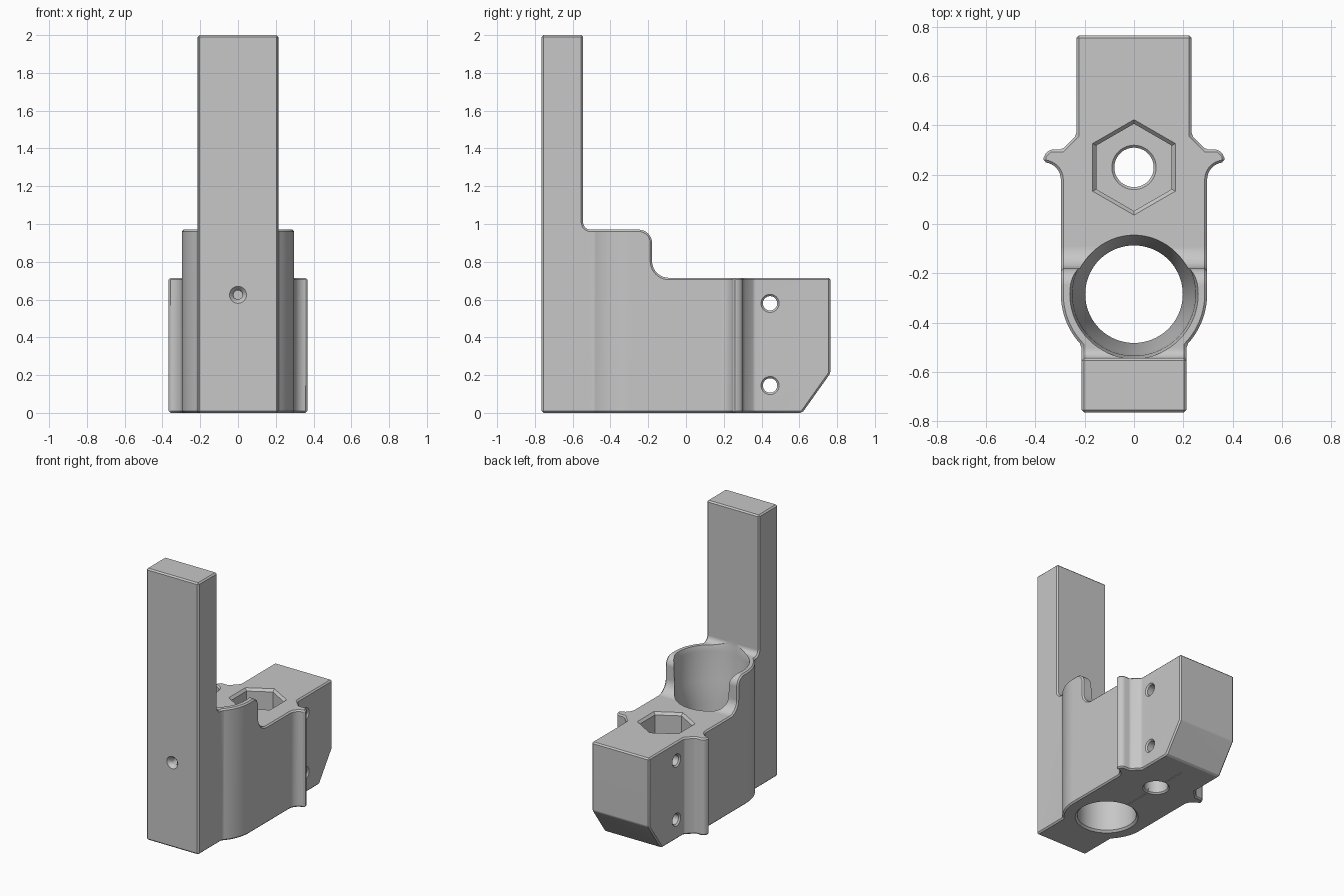
import bpy, bmesh, math
from mathutils import Matrix, Vector

cube = bpy.data.objects.get("Cube")
if cube:
    bpy.data.objects.remove(cube, do_unlink=True)

grey = bpy.data.materials.new("matte grey")
grey.use_nodes = True
grey.diffuse_color = (0.57, 0.57, 0.57, 1)
grey.node_tree.nodes["Principled BSDF"].inputs["Base Color"].default_value = (0.57, 0.57, 0.57, 1)


def finish(bm, name):
    bmesh.ops.recalc_face_normals(bm, faces=bm.faces)
    mesh = bpy.data.meshes.new(name)
    bm.to_mesh(mesh)
    bm.free()
    mesh.materials.append(grey)
    ob = bpy.data.objects.new(name, mesh)
    bpy.context.collection.objects.link(ob)
    return ob


def arc(cx, cy, r, a0, a1, n=10):
    angles = [math.radians(a0 + (a1 - a0) * i / n) for i in range(n + 1)]
    return [(cx + r * math.cos(a), cy + r * math.sin(a)) for a in angles]


def prism(name, points, place, depth):
    """Extrude a flat outline; place maps 2D points into space."""
    bm = bmesh.new()
    low = [bm.verts.new(place(u, v)) for u, v in points]
    high = [bm.verts.new(place(u, v) + Vector(depth)) for u, v in points]
    bm.faces.new(low)
    bm.faces.new(high)
    for i in range(len(points)):
        bm.faces.new((low[i - 1], low[i], high[i], high[i - 1]))
    return finish(bm, name)


def lathe(name, profile, matrix, sides=48, turn=0.0):
    """Closed turned solid from (radius, height) pairs along local z."""
    bm = bmesh.new()
    rings = []
    for r, h in profile:
        rings.append([bm.verts.new((r * math.cos(turn + math.tau * i / sides),
                                    r * math.sin(turn + math.tau * i / sides), h))
                      for i in range(sides)])
    for a, b in zip(rings, rings[1:]):
        for i in range(sides):
            j = (i + 1) % sides
            bm.faces.new((a[i], a[j], b[j], b[i]))
    bm.faces.new(rings[0])
    bm.faces.new(rings[-1])
    bm.transform(matrix)
    return finish(bm, name)


def combine(ob, other, operation):
    mod = ob.modifiers.new("combine", "BOOLEAN")
    mod.operation, mod.solver, mod.object = operation, "EXACT", other
    mod.use_self = operation == "DIFFERENCE"
    bpy.context.view_layer.objects.active = ob
    bpy.ops.object.modifier_apply(modifier=mod.name)
    bpy.data.objects.remove(other, do_unlink=True)


def chamfer(ob, width):
    """Merge stray points, then cut every crisp edge at an angle."""
    bm = bmesh.new()
    bm.from_mesh(ob.data)
    bmesh.ops.remove_doubles(bm, verts=bm.verts, dist=0.0002)
    bmesh.ops.dissolve_limit(bm, angle_limit=math.radians(1), verts=bm.verts, edges=bm.edges)
    crisp = [e for e in bm.edges if e.calc_face_angle(0) > math.radians(30)]
    bmesh.ops.bevel(bm, geom=crisp, offset=width, offset_type="OFFSET", segments=1,
                    profile=0.5, affect="EDGES", clamp_overlap=False)
    bmesh.ops.remove_doubles(bm, verts=bm.verts, dist=0.0002)
    bmesh.ops.triangulate(bm, faces=bm.faces)
    bmesh.ops.recalc_face_normals(bm, faces=bm.faces)
    bm.to_mesh(ob.data)
    bm.free()


# Plan outline: column, round barrel wall, curved ear, clamp block
half = [(0.213, -0.765)]
half += arc(0, -0.285, 0.297, -44, 0, 14)
half += arc(0.367, 0.18, 0.07, 180, 90)
half += [(0.367, 0.278), (0.342, 0.303), (0.29, 0.303), (0.234, 0.36), (0.234, 0.765)]
plan = half + [(-x, y) for x, y in reversed(half)]
body = prism("bracket_body", plan, lambda x, y: Vector((x, y, 0)), (0, 0, 2))

# Side outline: tall column, raised shoulder, low block with sloped heel
side = [(-0.8, -0.02), (-0.8, 2.02), (-0.545, 2.02)]
side += arc(-0.505, 1.01, 0.04, 180, 270, 6)
side += arc(-0.25, 0.90, 0.07, 90, 0)
side += arc(-0.09, 0.805, 0.09, 180, 270)
side += [(0.8, 0.715), (0.8, 0.26), (0.601, -0.02)]
combine(body, prism("side_cutter", side, lambda y, z: Vector((-0.6, y, z)), (1.2, 0, 0)),
        "INTERSECT")
chamfer(body, 0.01)

# Barrel bore with flared mouth
at = Matrix.Translation
combine(body, lathe("bore_cutter",
                    [(0.222, -0.01), (0.198, 0.014), (0.198, 0.57), (0.24, 0.715),
                     (0.25, 0.93), (0.262, 0.975), (0.262, 1.02)],
                    at((0, -0.285, 0)), 72), "DIFFERENCE")

# Hexagonal nut pocket and bolt hole
nut = at((0, 0.23, 0))
combine(body, lathe("nut_cutter", [(0.177, 0.56), (0.177, 0.697), (0.205, 0.727)],
                    nut, 6, math.pi / 6), "DIFFERENCE")
combine(body, lathe("bolt_cutter",
                    [(0.1, -0.01), (0.08, 0.01), (0.08, 0.55), (0.1, 0.57)], nut),
        "DIFFERENCE")

# Two countersunk cross holes through the clamp block
for z in (0.145, 0.58):
    combine(body, lathe("cross_hole_cutter",
                        [(0.058, -0.244), (0.038, -0.224), (0.038, 0.224), (0.058, 0.244)],
                        at((0, 0.445, z)) @ Matrix.Rotation(math.pi / 2, 4, "Y"), 32),
            "DIFFERENCE")

# Countersunk screw hole in the column front
combine(body, lathe("screw_hole_cutter",
                    [(0.055, -0.01), (0.03, 0.015), (0.024, 0.03), (0.024, 0.18)],
                    at((0, -0.765, 0.625)) @ Matrix.Rotation(-math.pi / 2, 4, "X"), 32),
        "DIFFERENCE")

# Fine relief slit on the underside
slit = [(-0.002, -0.15), (0.002, -0.15), (0.002, 0.5), (-0.002, 0.5)]
combine(body, prism("slit_cutter", slit, lambda x, y: Vector((x, y, -0.01)), (0, 0, 0.04)),
        "DIFFERENCE")

# Smooth curves, sharp corners, flat large faces
bpy.ops.object.select_all(action="DESELECT")
body.select_set(True)
bpy.context.view_layer.objects.active = body
bpy.ops.object.shade_smooth_by_angle(angle=math.radians(25))
weighted = body.modifiers.new("weighted_normals", "WEIGHTED_NORMAL")
weighted.keep_sharp = True
